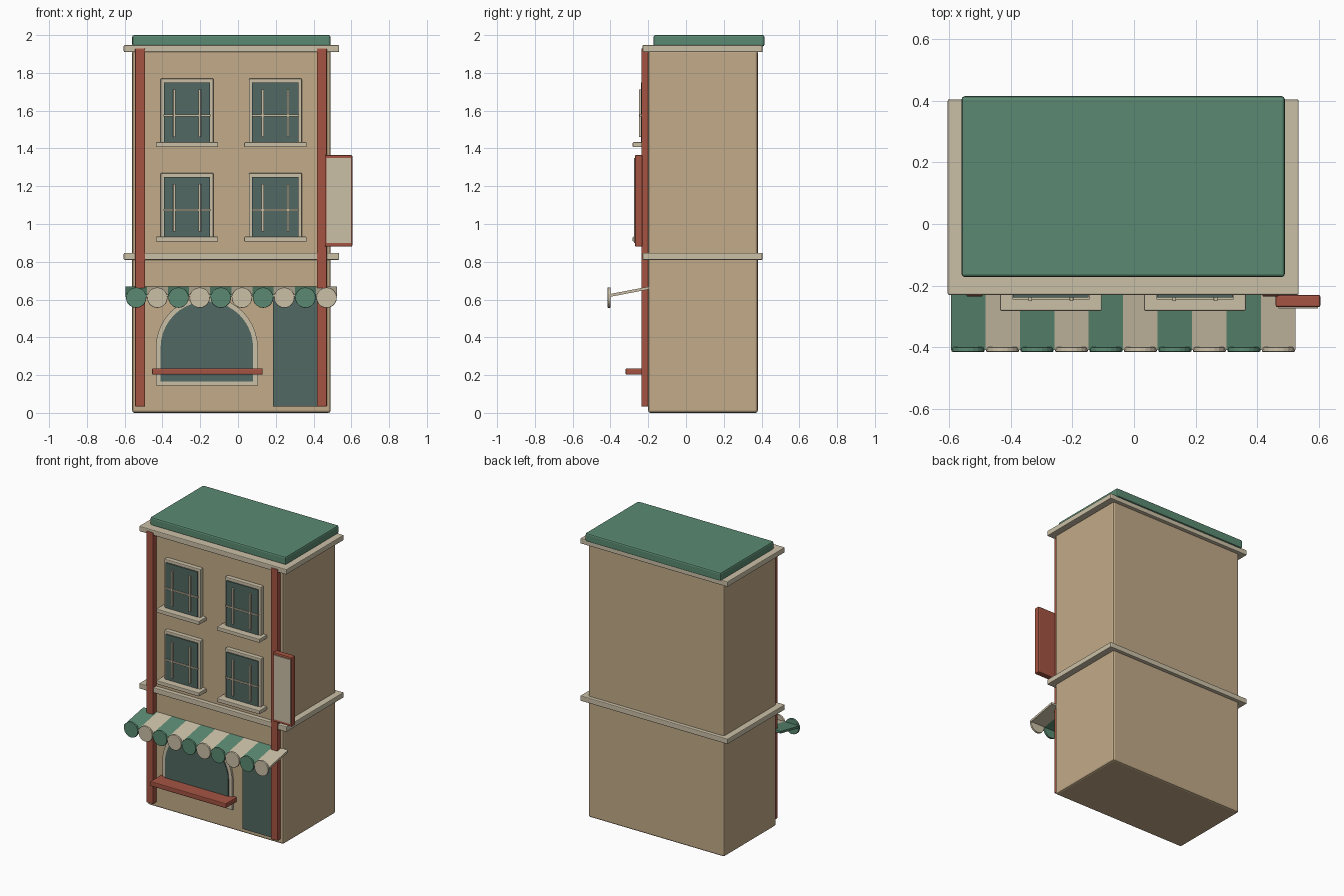
import bpy, bmesh, math

cube = bpy.data.objects.get("Cube")
if cube:
    bpy.data.objects.remove(cube, do_unlink=True)


def to_linear(c):
    c /= 255
    return c / 12.92 if c <= 0.04045 else ((c + 0.055) / 1.055) ** 2.4


def material(name, r, g, b):
    mat = bpy.data.materials.new(name)
    mat.use_nodes = True
    col = (to_linear(r), to_linear(g), to_linear(b), 1)
    mat.diffuse_color = col
    mat.node_tree.nodes["Principled BSDF"].inputs["Base Color"].default_value = col
    return mat


TAN = material("tan plaster", 195, 171, 137)
CREAM = material("cream trim", 203, 192, 167)
RED = material("brick red", 164, 84, 66)
GREEN = material("awning green", 91, 138, 114)
GLASS = material("dark glass", 82, 104, 98)


def finish(name, bm, mat, bevel=0.0):
    bmesh.ops.recalc_face_normals(bm, faces=bm.faces)
    mesh = bpy.data.meshes.new(name)
    bm.to_mesh(mesh)
    bm.free()
    mesh.materials.append(mat)
    obj = bpy.data.objects.new(name, mesh)
    bpy.context.collection.objects.link(obj)
    if bevel:
        mod = obj.modifiers.new("soft edges", 'BEVEL')
        mod.width = bevel
        mod.segments = 2
        mod.limit_method = 'ANGLE'
    return obj


def prism(name, outline, near, far, mat, axis='y', bevel=0.0):
    """Extrude a 2D outline: (x, z) along y, or (y, z) along x."""
    bm = bmesh.new()
    place = (lambda a, b, d: (a, d, b)) if axis == 'y' else (lambda a, b, d: (d, a, b))
    verts = [bm.verts.new(place(a, b, near)) for a, b in outline]
    face = bm.faces.new(verts)
    new = bmesh.ops.extrude_face_region(bm, geom=[face])["geom"]
    shift = place(0, 0, far - near)
    bmesh.ops.translate(bm, vec=shift,
                        verts=[v for v in new if isinstance(v, bmesh.types.BMVert)])
    return finish(name, bm, mat, bevel)


def box(name, x, y, z, mat, bevel=0.0):
    outline = [(x[0], z[0]), (x[1], z[0]), (x[1], z[1]), (x[0], z[1])]
    return prism(name, outline, y[0], y[1], mat, bevel=bevel)


def arch(cx, radius, bottom, spring, steps=20):
    pts = [(cx - radius, bottom), (cx + radius, bottom)]
    for i in range(steps + 1):
        a = math.pi * i / steps
        pts.append((cx + radius * math.cos(a), spring + radius * math.sin(a)))
    return pts


# Building shell
WALL = -0.20
INSIDE = WALL + 0.01
box("building_body", (-0.56, 0.49), (WALL, 0.38), (0, 1.92), TAN, 0.012)
box("roof_slab", (-0.56, 0.49), (-0.172, 0.415), (1.94, 2.0), GREEN, 0.01)
for name, z in (("roof_cornice", 1.91), ("floor_band", 0.81)):
    box(name, (-0.605, 0.535), (-0.23, 0.405), (z, z + 0.037), CREAM, 0.005)

# Corner pilasters
for side, x in (("right", -0.545), ("left", 0.417)):
    box(side + "_pilaster", (x, x + 0.053), (-0.236, INSIDE), (0.033, 1.93), RED, 0.005)

# Upper windows
for level, z in (("lower", 0.925), ("upper", 1.425)):
    for side, cx in (("right", -0.27), ("left", 0.198)):
        tag = level + "_" + side + "_window_"
        box(tag + "frame", (cx - 0.14, cx + 0.14), (-0.23, INSIDE), (z, z + 0.345), CREAM, 0.005)
        box(tag + "glass", (cx - 0.123, cx + 0.123), (-0.238, -0.22), (z + 0.01, z + 0.325), GLASS)
        box(tag + "sill", (cx - 0.165, cx + 0.165), (-0.282, INSIDE), (z - 0.018, z + 0.008), CREAM, 0.004)
        box(tag + "crossbar", (cx - 0.125, cx + 0.125), (-0.246, -0.23), (z + 0.144, z + 0.154), CREAM)
        for i, dx in enumerate((-0.067, 0.067)):
            box(tag + "bar_" + str(i), (cx + dx - 0.006, cx + dx + 0.006), (-0.25, -0.23),
                (z + 0.035, z + 0.288), CREAM, 0.002)

# Arched shop window with red ledge
prism("shop_window_frame", arch(-0.165, 0.27, 0.145, 0.345), -0.215, INSIDE, CREAM)
prism("shop_window_glass", arch(-0.165, 0.245, 0.165, 0.345), -0.222, -0.2, GLASS)
box("shop_window_ledge", (-0.455, 0.13), (-0.32, INSIDE), (0.203, 0.236), RED, 0.005)

# Door
box("shop_door", (0.185, 0.43), (-0.215, INSIDE), (0.035, 0.62), GLASS)

# Striped awning with scalloped discs
STRIPES = 10
LEFT, WIDTH = -0.595, 0.112
slope = [(-0.41, 0.613), (-0.195, 0.654), (-0.195, 0.669), (-0.41, 0.628)]
for i in range(STRIPES):
    x = LEFT + i * WIDTH
    mat = CREAM if i % 2 else GREEN
    prism("awning_stripe_" + str(i), slope, x, x + WIDTH, mat, axis='x')
    disc = [(x + WIDTH / 2 + 0.054 * math.cos(math.tau * k / 20),
             0.61 + 0.054 * math.sin(math.tau * k / 20)) for k in range(20)]
    prism("awning_scallop_" + str(i), disc, -0.415, -0.4, mat, bevel=0.003)

# Hanging sign
box("sign_board", (0.46, 0.605), (-0.27, -0.23), (0.88, 1.365), RED, 0.006)
box("sign_panel", (0.469, 0.598), (-0.275, -0.266), (0.9, 1.35), CREAM)
